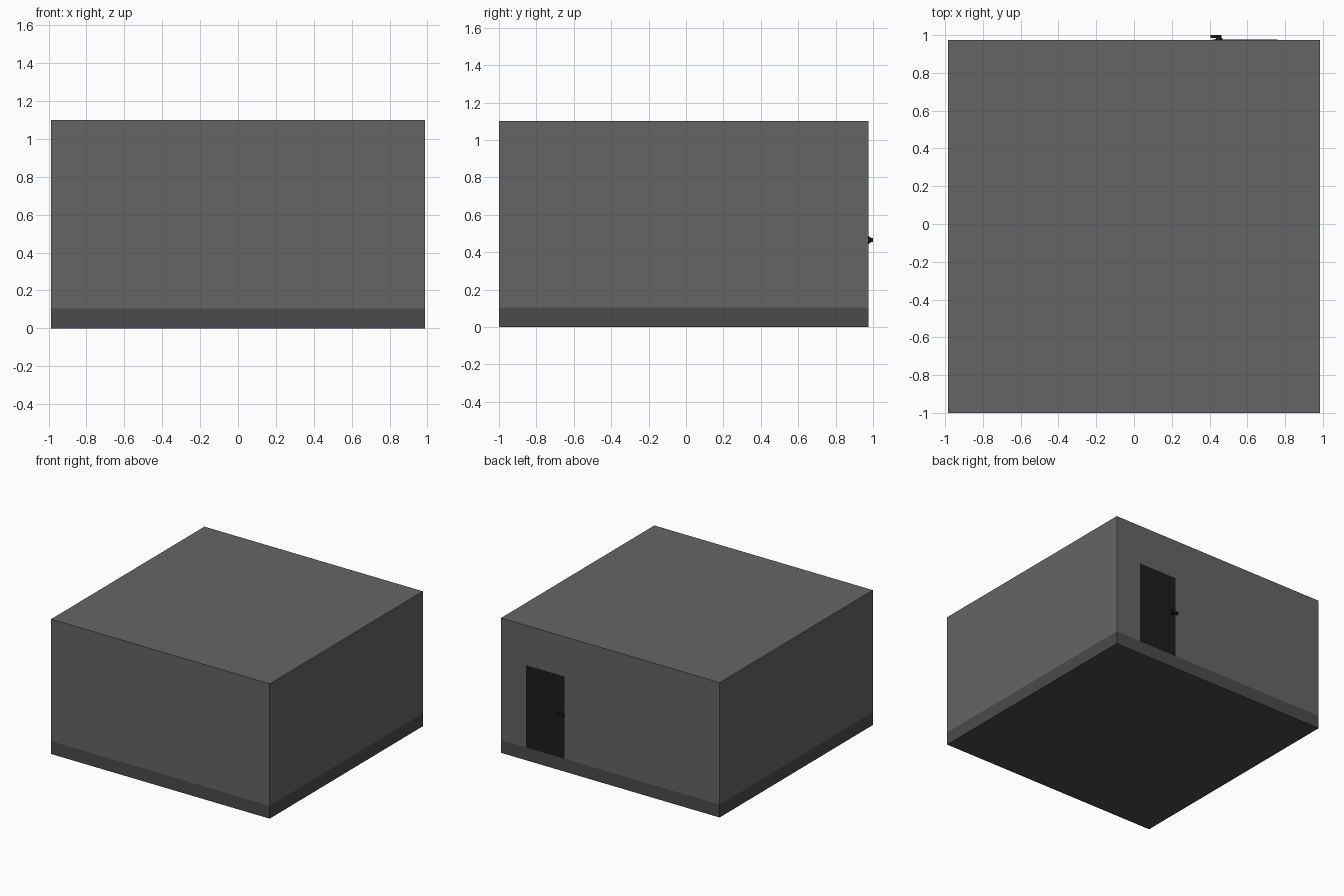
import bpy
from math import pi

if "Cube" in bpy.data.objects:
    bpy.data.objects.remove(bpy.data.objects["Cube"])


def material(name, value):
    m = bpy.data.materials.new(name)
    m.diffuse_color = (value, value, value, 1)
    m.use_nodes = True
    m.node_tree.nodes["Principled BSDF"].inputs["Base Color"].default_value = m.diffuse_color
    return m


WALL = material("wall_grey", 0.13)
BASE = material("base_grey", 0.07)
DARK = material("door_dark", 0.012)


def box(name, x, y, z, mat):
    """Box from (min, max) ranges on each axis."""
    bpy.ops.mesh.primitive_cube_add(size=1, location=[sum(r) / 2 for r in (x, y, z)])
    ob = bpy.context.object
    ob.name = name
    ob.scale = [r[1] - r[0] for r in (x, y, z)]
    bpy.ops.object.transform_apply(location=False, rotation=False, scale=True)
    ob.data.materials.append(mat)
    return ob


X, Y0, Y1, T = 0.986, -1.0, 0.975, 0.04
Z0, Z1, Z2 = 0.105, 1.0, 1.1

# Floor slab and roof slab
box("floor_slab", (-X, X), (Y0, Y1), (0, Z0), BASE)
box("roof_slab", (-X, X), (Y0, Y1), (Z1, Z2), WALL)

# Four walls
box("front_wall", (-X, X), (Y0, Y0 + T), (Z0, Z1), WALL)
box("back_wall", (-X, X), (Y1 - T, Y1), (Z0, Z1), WALL)
for side, a, b in (("left", -X, -X + T), ("right", X - T, X)):
    box(side + "_wall", (a, b), (Y0 + T, Y1 - T), (Z0, Z1), WALL)

# Door, just proud of the back wall
box("door", (0.415, 0.76), (Y1 - T, Y1 + 0.001), (Z0, 0.775), DARK)

# Handle: tapered rosette with a flat lever
bpy.ops.mesh.primitive_cone_add(vertices=16, radius1=0.022, radius2=0.010, depth=0.016,
                                location=(0.45, Y1 + 0.008, 0.465), rotation=(-pi / 2, 0, 0))
rosette = bpy.context.object
rosette.name = "handle_rosette"
rosette.data.materials.append(DARK)
bpy.ops.object.shade_smooth_by_angle()
box("handle_lever", (0.405, 0.463), (0.986, 1.0), (0.455, 0.475), DARK)
